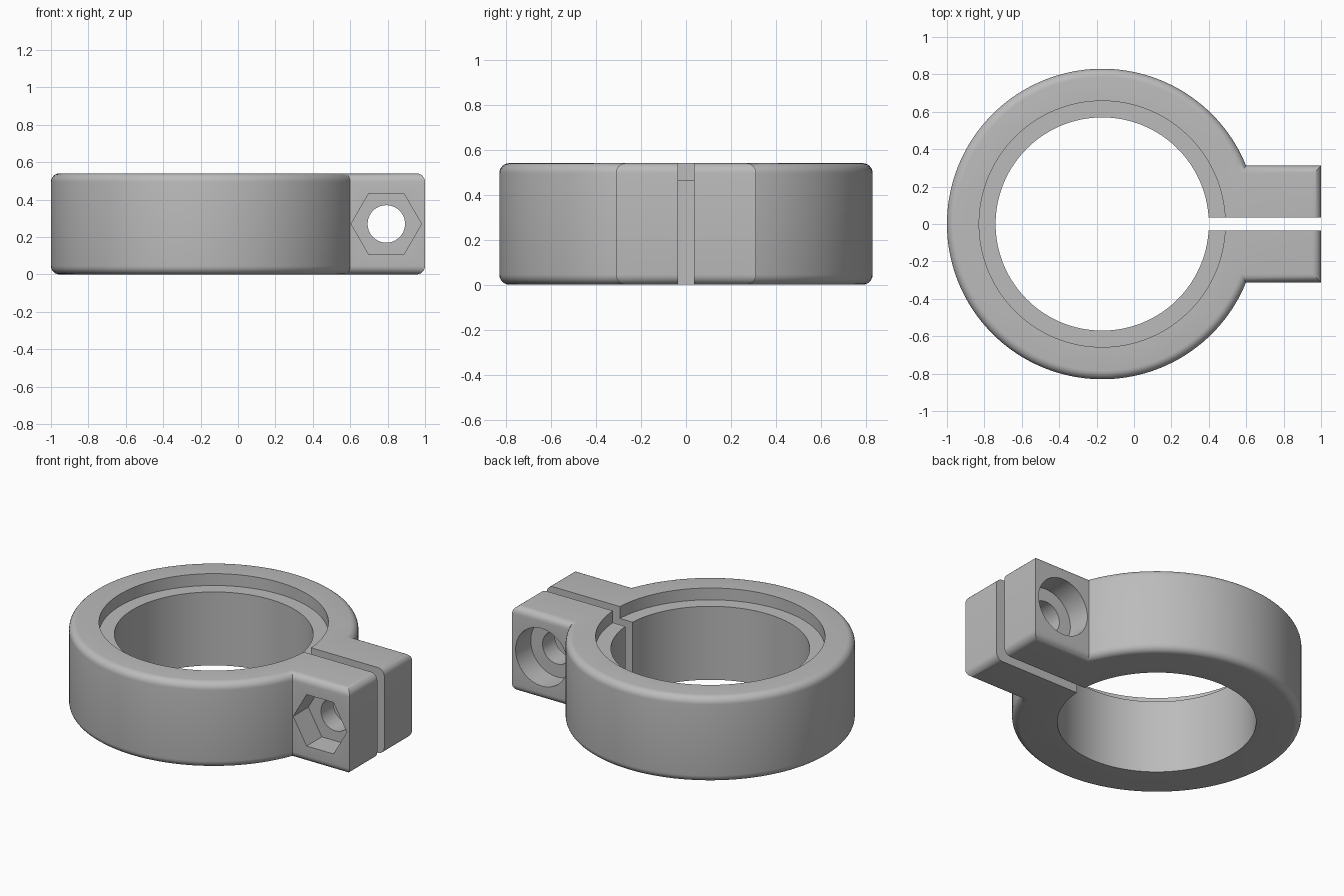
import bpy, bmesh, math
from mathutils import Matrix

cube = bpy.data.objects.get("Cube")
if cube:
    bpy.data.objects.remove(cube, do_unlink=True)

HEIGHT = 0.54
RING_X, RING_R = -0.17, 0.83
LUG_Y = 0.312
FILLET = 0.045
BOLT_X = 0.793

grey = bpy.data.materials.new("plain grey")
grey.use_nodes = True
grey.diffuse_color = (0.5, 0.5, 0.5, 1)
grey.node_tree.nodes["Principled BSDF"].inputs["Base Color"].default_value = (0.5, 0.5, 0.5, 1)


def make_object(name, bm):
    mesh = bpy.data.meshes.new(name)
    bmesh.ops.recalc_face_normals(bm, faces=bm.faces)
    bm.to_mesh(mesh)
    bm.free()
    mesh.materials.append(grey)
    obj = bpy.data.objects.new(name, mesh)
    bpy.context.collection.objects.link(obj)
    return obj


def cylinder(name, radius, depth, matrix, sides=96):
    bm = bmesh.new()
    bmesh.ops.create_cone(bm, cap_ends=True, segments=sides, radius1=radius,
                          radius2=radius, depth=depth, matrix=matrix)
    return make_object(name, bm)


def bolt_cutter(name, radius, y0, y1, sides=64, turn=0.0):
    matrix = (Matrix.Translation((BOLT_X, (y0 + y1) / 2, HEIGHT / 2))
              @ Matrix.Rotation(math.pi / 2, 4, 'X') @ Matrix.Rotation(turn, 4, 'Z'))
    return cylinder(name, radius, abs(y1 - y0), matrix, sides)


# Clamp body: ring outline running into a square lug, extruded, rims rounded
start = math.asin(LUG_Y / RING_R)
steps = 140
outline = [(1, -LUG_Y), (1, LUG_Y)]
for i in range(steps + 1):
    a = start + (2 * math.pi - 2 * start) * i / steps
    outline.append((RING_X + RING_R * math.cos(a), RING_R * math.sin(a)))
bm = bmesh.new()
base = bm.faces.new([bm.verts.new((x, y, 0)) for x, y in outline])
top = bmesh.ops.extrude_face_region(bm, geom=[base], use_keep_orig=True)
bmesh.ops.translate(bm, vec=(0, 0, HEIGHT),
                    verts=[g for g in top["geom"] if isinstance(g, bmesh.types.BMVert)])
bmesh.ops.recalc_face_normals(bm, faces=bm.faces)
rims = [e for e in bm.edges if abs(e.verts[0].co.z - e.verts[1].co.z) < 0.01]
bmesh.ops.bevel(bm, geom=rims, offset=FILLET, offset_type='OFFSET', segments=6,
                profile=0.5, affect='EDGES', clamp_overlap=False)
body = make_object("clamp_body", bm)

# Cutters: bore, upper recess, slot, bolt hole, nut pocket, bolt head pocket
bm = bmesh.new()
bmesh.ops.create_cube(bm, size=1, matrix=Matrix.Translation((0.7, 0, HEIGHT / 2))
                      @ Matrix.Diagonal((1, 0.07, 1, 1)))
cutters = [
    cylinder("bore_cutter", 0.57, 2, Matrix.Translation((RING_X, 0, 0.3)), 128),
    cylinder("recess_cutter", 0.658, 0.4, Matrix.Translation((RING_X, 0, 0.665)), 128),
    make_object("slot_cutter", bm),
    bolt_cutter("bolt_hole_cutter", 0.1, -0.5, 0.5),
    bolt_cutter("nut_pocket_cutter", 0.188, -0.5, -0.16, 6, math.pi / 6),
    bolt_cutter("head_pocket_cutter", 0.182, 0.16, 0.5),
]
# Lay the hexagon with points towards the sides
hexagon = cutters[4].data
if max(v.co.x for v in hexagon.vertices) - BOLT_X < 0.18:
    centre = Matrix.Translation((BOLT_X, 0, HEIGHT / 2))
    hexagon.transform(centre @ Matrix.Rotation(math.pi / 6, 4, 'Y') @ centre.inverted())

bpy.ops.object.select_all(action='DESELECT')
bpy.context.view_layer.objects.active = body
body.select_set(True)
for cutter in cutters:
    cut = body.modifiers.new(cutter.name, 'BOOLEAN')
    cut.operation = 'DIFFERENCE'
    cut.solver = 'EXACT'
    cut.object = cutter
    bpy.ops.object.modifier_apply(modifier=cut.name)
    bpy.data.objects.remove(cutter, do_unlink=True)

bpy.ops.object.shade_smooth_by_angle(angle=math.radians(30))
